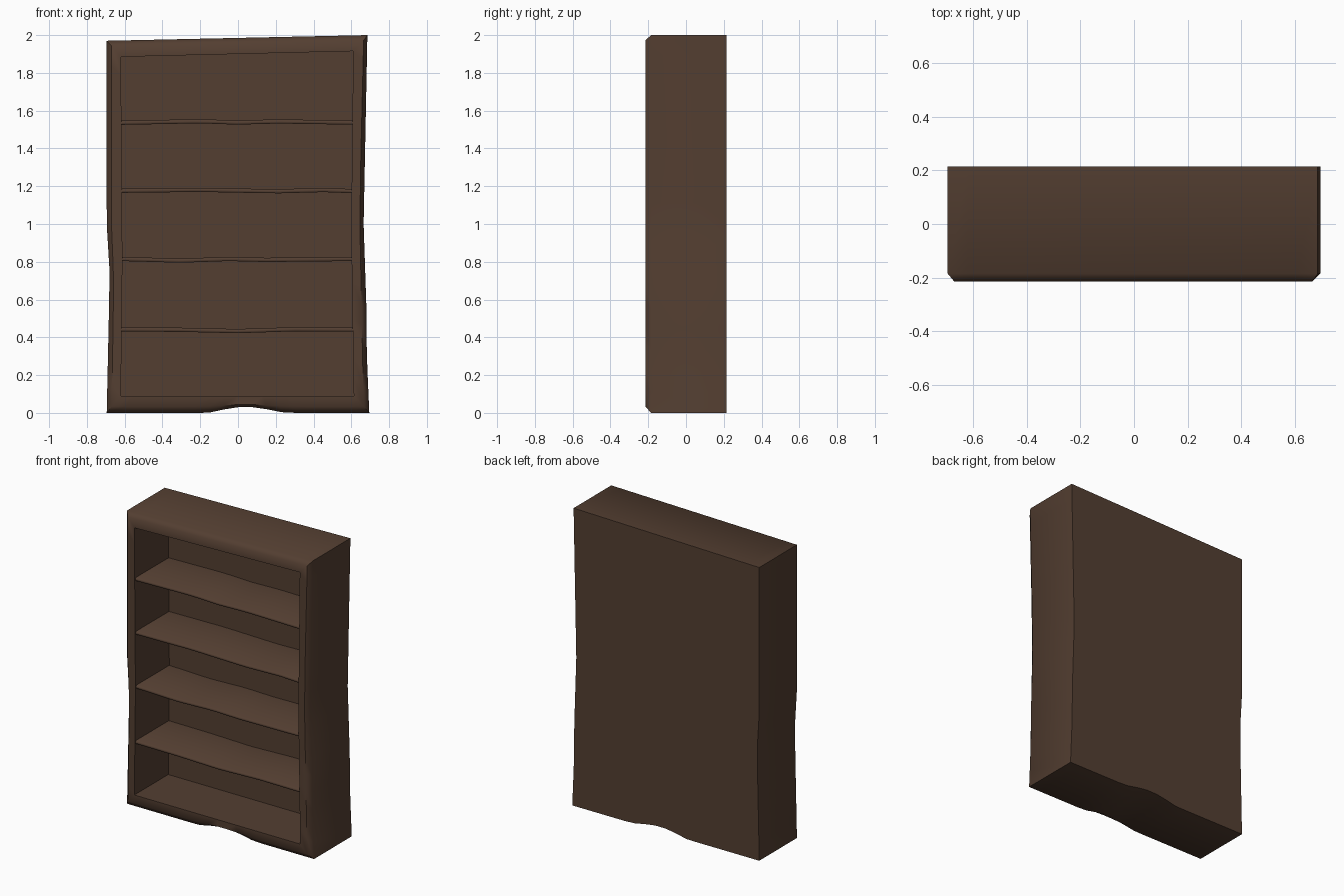
import bpy, bmesh

if "Cube" in bpy.data.objects:
    bpy.data.objects.remove(bpy.data.objects["Cube"])

wood = bpy.data.materials.new("dark brown wood")
wood.diffuse_color = (0.088, 0.049, 0.031, 1)
wood.use_nodes = True
wood.node_tree.nodes["Principled BSDF"].inputs["Base Color"].default_value = wood.diffuse_color


def lerp_keys(keys, t):
    """Point at parameter t (0..1) on a key polyline, measured by its main axis."""
    a = 0 if abs(keys[-1][0] - keys[0][0]) > abs(keys[-1][1] - keys[0][1]) else 1
    v = keys[0][a] + (keys[-1][a] - keys[0][a]) * t
    for p, q in zip(keys, keys[1:]):
        if min(p[a], q[a]) - 1e-6 <= v <= max(p[a], q[a]) + 1e-6:
            f = (v - p[a]) / (q[a] - p[a])
            return (p[0] + (q[0] - p[0]) * f, p[1] + (q[1] - p[1]) * f)
    return keys[-1]


def loop_points(sides, n=18):
    return [lerp_keys(s, i / n) for s in sides for i in range(n)]


def finish(bm, name):
    bmesh.ops.recalc_face_normals(bm, faces=bm.faces)
    me = bpy.data.meshes.new(name)
    bm.to_mesh(me)
    bm.free()
    ob = bpy.data.objects.new(name, me)
    bpy.context.collection.objects.link(ob)
    me.materials.append(wood)
    bpy.ops.object.select_all(action='DESELECT')
    ob.select_set(True)
    bpy.context.view_layer.objects.active = ob
    bpy.ops.object.shade_smooth_by_angle(angle=0.87)
    return ob


# Outlines in (x, z): bottom, right, top, left
outer = loop_points([
    [(-.695, 0), (-.16, 0), (-.02, .03), (.1, .03), (.25, 0), (.695, 0)],
    [(.695, 0), (.682, .3), (.68, .55), (.665, 1.0), (.672, 1.35), (.685, 2.0)],
    [(.685, 2.0), (-.695, 1.97)],
    [(-.695, 1.97), (-.695, 1.0), (-.68, .75), (-.683, .55), (-.695, 0)]])
inset = loop_points([
    [(-.668, .034), (-.16, .034), (-.02, .044), (.1, .044), (.25, .034), (.665, .034)],
    [(.665, .034), (.655, .5), (.645, 1.0), (.65, 1.35), (.665, 1.972)],
    [(.665, 1.972), (-.67, 1.945)],
    [(-.67, 1.945), (-.67, 1.0), (-.658, .7), (-.668, .034)]])
opening = loop_points([
    [(-.62, .09), (.613, .09)],
    [(.613, .09), (.602, .8), (.602, 1.2), (.61, 1.915)],
    [(.61, 1.915), (-.62, 1.885)],
    [(-.62, 1.885), (-.612, .8), (-.62, .09)]])

# Cabinet shell: back, outer walls, chamfer, front frame, inner walls, inner back
bm = bmesh.new()
rings = [[bm.verts.new((x, y, z)) for x, z in pts] for pts, y in
         ((outer, .215), (outer, -.185), (inset, -.215), (opening, -.215), (opening, .145))]
n = len(outer)
for a, b in zip(rings, rings[1:]):
    for i in range(n):
        j = (i + 1) % n
        bm.faces.new((a[i], a[j], b[j], b[i]))
bm.faces.new(rings[0])
bm.faces.new(rings[-1])
finish(bm, "cabinet")

# Worn, slightly wavy shelves: centre height keys across x
shelves = [
    [(-.615, .442), (-.3, .44), (0, .433), (.3, .443), (.607, .441)],
    [(-.615, .815), (-.3, .806), (-.05, .815), (.15, .81), (.603, .815)],
    [(-.613, 1.176), (-.2, 1.181), (.2, 1.173), (.45, 1.18), (.603, 1.174)],
    [(-.616, 1.536), (-.2, 1.544), (0, 1.537), (.2, 1.543), (.605, 1.537)]]
# Shelf cross-section in (y, z offset), front edges eased
section = [(.15, .011), (-.2, .011), (-.208, .003), (-.208, -.005), (-.203, -.011), (.15, -.011)]
for k, keys in enumerate(shelves):
    bm = bmesh.new()
    cols = []
    for i in range(17):
        x, z = lerp_keys(keys, i / 16)
        cols.append([bm.verts.new((x * 1.008, y, z + dz)) for y, dz in section])
    m = len(section)
    for a, b in zip(cols, cols[1:]):
        for i in range(m):
            j = (i + 1) % m
            bm.faces.new((a[i], a[j], b[j], b[i]))
    bm.faces.new(cols[0])
    bm.faces.new(cols[-1])
    finish(bm, f"shelf_{k + 1}")
